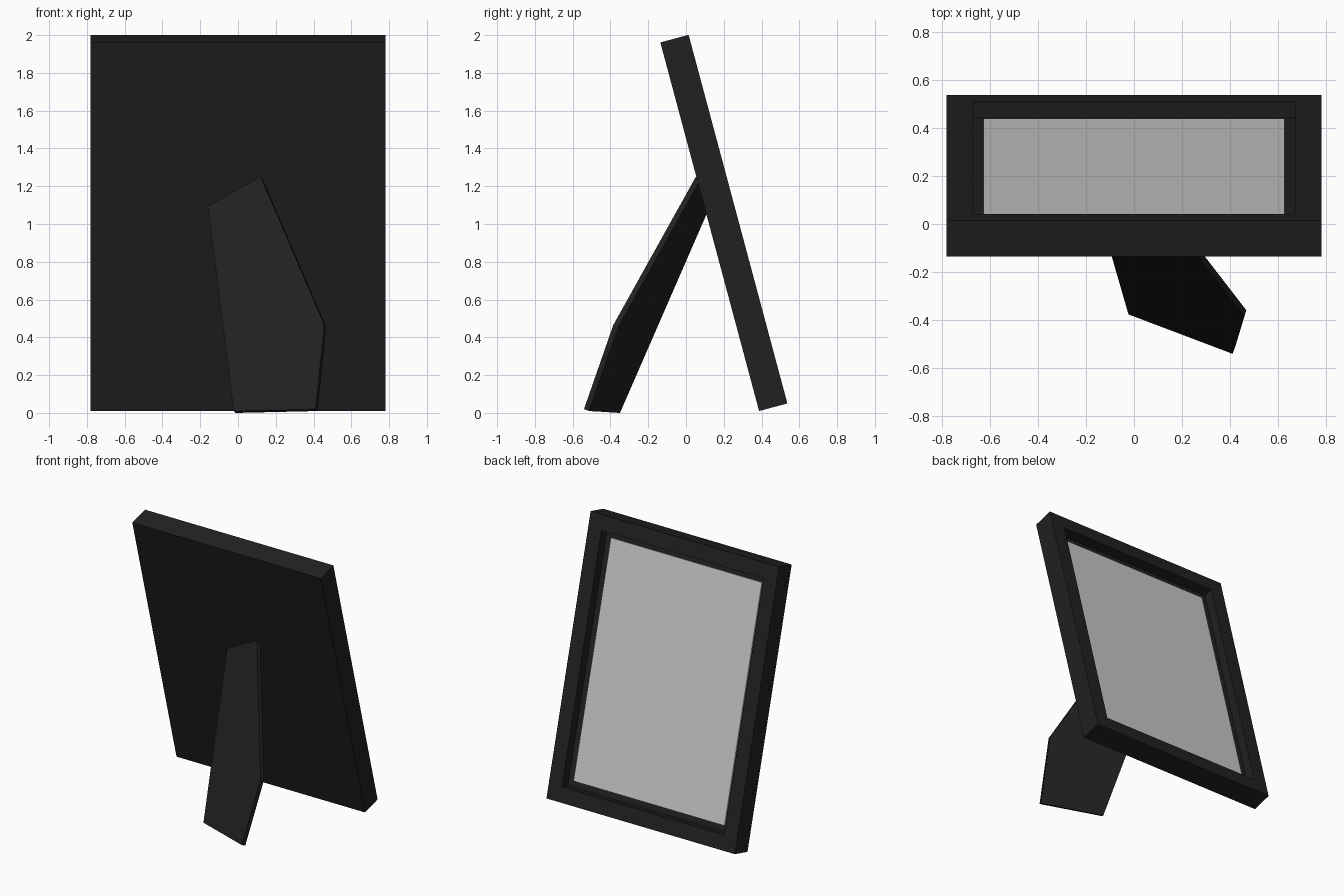
import bpy, bmesh, math
from mathutils import Vector, Matrix

if "Cube" in bpy.data.objects:
    bpy.data.objects.remove(bpy.data.objects["Cube"])

W, H, T = 1.56, 2.02, 0.155      # frame width, height, thickness
BORDER, DEPTH = 0.155, 0.06      # border width, depth of the picture
PANEL = 0.01

black = bpy.data.materials.new("black")
black.diffuse_color = (0.015, 0.015, 0.015, 1)
black.use_nodes = True
black.node_tree.nodes["Principled BSDF"].inputs["Base Color"].default_value = black.diffuse_color

# Frame space: y towards the picture side, z up the frame, origin at bottom rear edge
lean = Matrix.Translation((0, 0.387, 0.01)) @ Matrix.Rotation(math.radians(15), 4, 'X')


def finish(name, bm, mat=None):
    bmesh.ops.recalc_face_normals(bm, faces=bm.faces)
    me = bpy.data.meshes.new(name)
    bm.to_mesh(me)
    bm.free()
    ob = bpy.data.objects.new(name, me)
    bpy.context.collection.objects.link(ob)
    if mat:
        me.materials.append(mat)
    return ob


def box(size, centre):
    bm = bmesh.new()
    bmesh.ops.create_cube(bm, size=1, matrix=Matrix.Translation(centre) @ Matrix.Diagonal((*size, 1)))
    bm.normal_update()
    return bm


# Frame: solid slab with a recess sunk into the picture side
bm = box((W, T, H), (0, T / 2, H / 2))
face = max(bm.faces, key=lambda f: f.normal.y)
bmesh.ops.inset_region(bm, faces=[face], thickness=BORDER)
floor = bmesh.ops.extrude_discrete_faces(bm, faces=[face])["faces"][0]
bmesh.ops.translate(bm, verts=floor.verts, vec=(0, -DEPTH - PANEL, 0))
finish("frame", bm, black).matrix_world = lean

# Picture panel at the bottom of the recess
bm = box((W - 2 * BORDER, PANEL, H - 2 * BORDER), (0, T - DEPTH - PANEL / 2, H / 2))
finish("picture", bm).matrix_world = lean

# Easel leg: flat skewed pentagon board, its top edge meeting the frame back
outline = [(-0.16, 0.099, 1.10), (0.12, 0.052, 1.25), (0.457, -0.385, 0.465),
           (0.41, -0.54, 0.02), (-0.023, -0.376, 0.01)]
thickness = Vector((0.336, 0.88, -0.339)) * 0.03
bm = bmesh.new()
face = bm.faces.new([bm.verts.new(p) for p in outline])
ext = bmesh.ops.extrude_face_region(bm, geom=[face], use_keep_orig=True)
bmesh.ops.translate(bm, vec=thickness,
                    verts=[v for v in ext["geom"] if isinstance(v, bmesh.types.BMVert)])
finish("easel_leg", bm, black)
